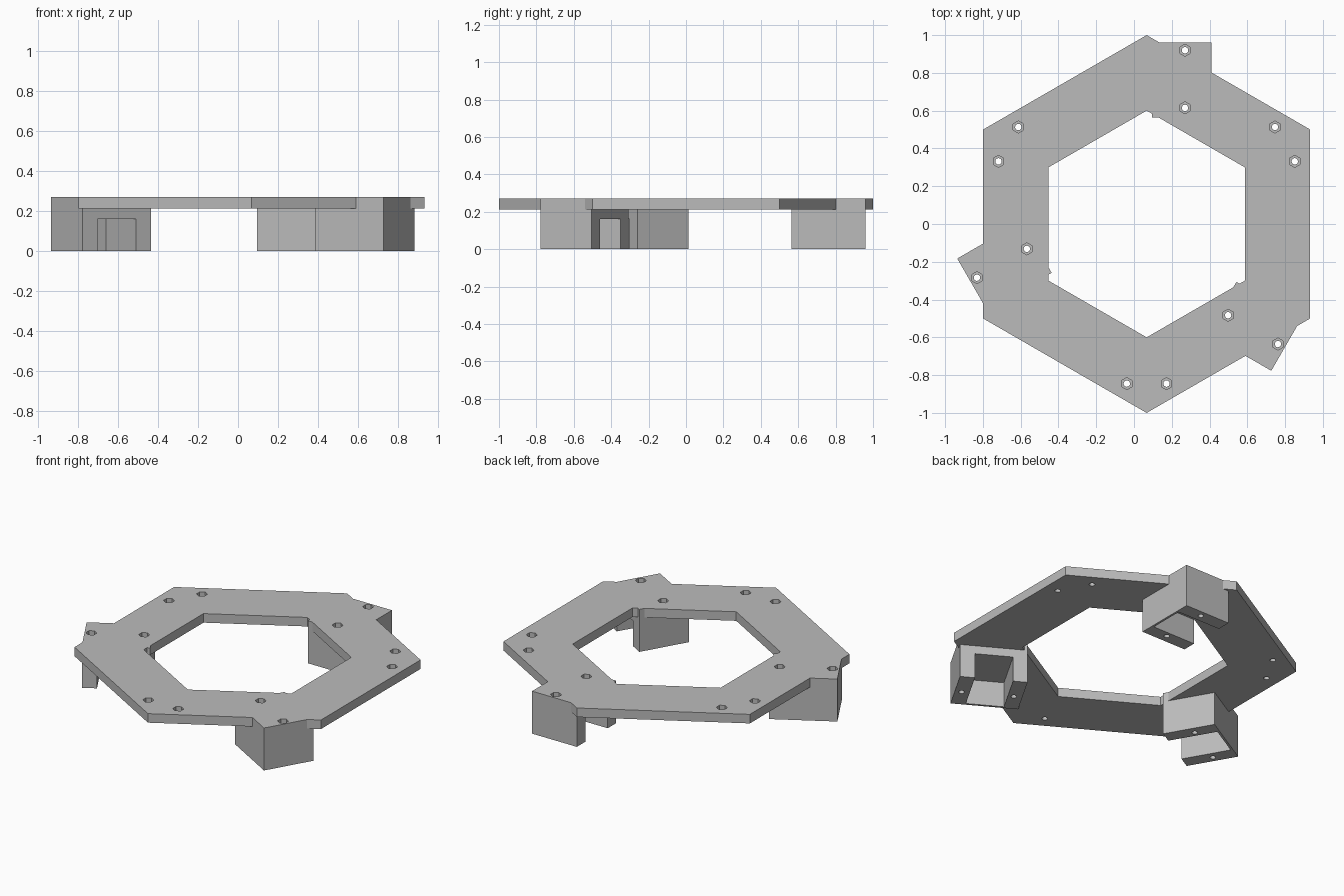
import bpy
import bmesh
import math
from mathutils import Matrix, Vector

cube = bpy.data.objects.get("Cube")
if cube:
    bpy.data.objects.remove(cube, do_unlink=True)

CENTRE = Vector((0.067, 0, 0))
TOP, PLATE_BOTTOM = 0.27, 0.2125
THIRDS = [Matrix.Rotation(math.radians(a), 4, 'Z') for a in (0, 120, 240)]

grey = bpy.data.materials.new("plain_grey")
grey.use_nodes = True
grey.diffuse_color = (0.5, 0.5, 0.5, 1)
grey.node_tree.nodes["Principled BSDF"].inputs["Base Color"].default_value = (0.5, 0.5, 0.5, 1)


def polygon(radius, sides=6, x=0, y=0):
    """Regular outline with one corner pointing to +y."""
    step = math.tau / sides
    return [(x - radius * math.sin(i * step), y + radius * math.cos(i * step)) for i in range(sides)]


def rectangle(x0, x1, y0, y1):
    return [(x0, y0), (x1, y0), (x1, y1), (x0, y1)]


def prisms(name, parts, turns):
    """One object holding upright prisms (outline, z0, z1), repeated by each turn."""
    bm = bmesh.new()
    for turn in turns:
        for outline, z0, z1 in parts:
            face = bm.faces.new([bm.verts.new(turn @ Vector((x, y, z0)) + CENTRE) for x, y in outline])
            new = bmesh.ops.extrude_face_region(bm, geom=[face])["geom"]
            bmesh.ops.translate(bm, vec=(0, 0, z1 - z0), verts=[v for v in new if isinstance(v, bmesh.types.BMVert)])
    bmesh.ops.recalc_face_normals(bm, faces=bm.faces)
    mesh = bpy.data.meshes.new(name)
    bm.to_mesh(mesh)
    bm.free()
    mesh.materials.append(grey)
    obj = bpy.data.objects.new(name, mesh)
    bpy.context.collection.objects.link(obj)
    return obj


def combine(target, tool, operation):
    """Apply a boolean and remove its tool object."""
    mod = target.modifiers.new(tool.name, 'BOOLEAN')
    mod.object, mod.operation, mod.solver = tool, operation, 'EXACT'
    bpy.context.view_layer.objects.active = target
    bpy.ops.object.modifier_apply(modifier=mod.name)
    bpy.data.objects.remove(tool, do_unlink=True)


# Hexagonal ring plate
frame = prisms("hexagonal_frame", [(polygon(1), PLATE_BOTTOM, TOP)], THIRDS[:1])
combine(frame, prisms("centre_opening", [(polygon(0.6), 0, 1)], THIRDS[:1]), 'DIFFERENCE')

# Three hanging brackets, flush with the plate top
combine(frame, prisms("brackets", [(rectangle(0.028, 0.343, 0.565, 0.96), 0, TOP)], THIRDS), 'UNION')

# Bracket channels (open below and at one end) and screw holes
bolts = [(0.203, 0.615), (0.203, 0.92), (-0.105, -0.845), (0.105, -0.845)]
cuts = [(rectangle(-0.02, 0.329, 0.65, 0.873), -0.1, 0.16)]
cuts += [(polygon(0.017, 16, x, y), -0.1, 1) for x, y in bolts]
combine(frame, prisms("channels_and_holes", cuts, THIRDS), 'DIFFERENCE')

# Hexagonal nut recesses in the top
recesses = [(polygon(0.032, 6, x, y), TOP - 0.028, 1) for x, y in bolts]
combine(frame, prisms("nut_recesses", recesses, THIRDS), 'DIFFERENCE')
